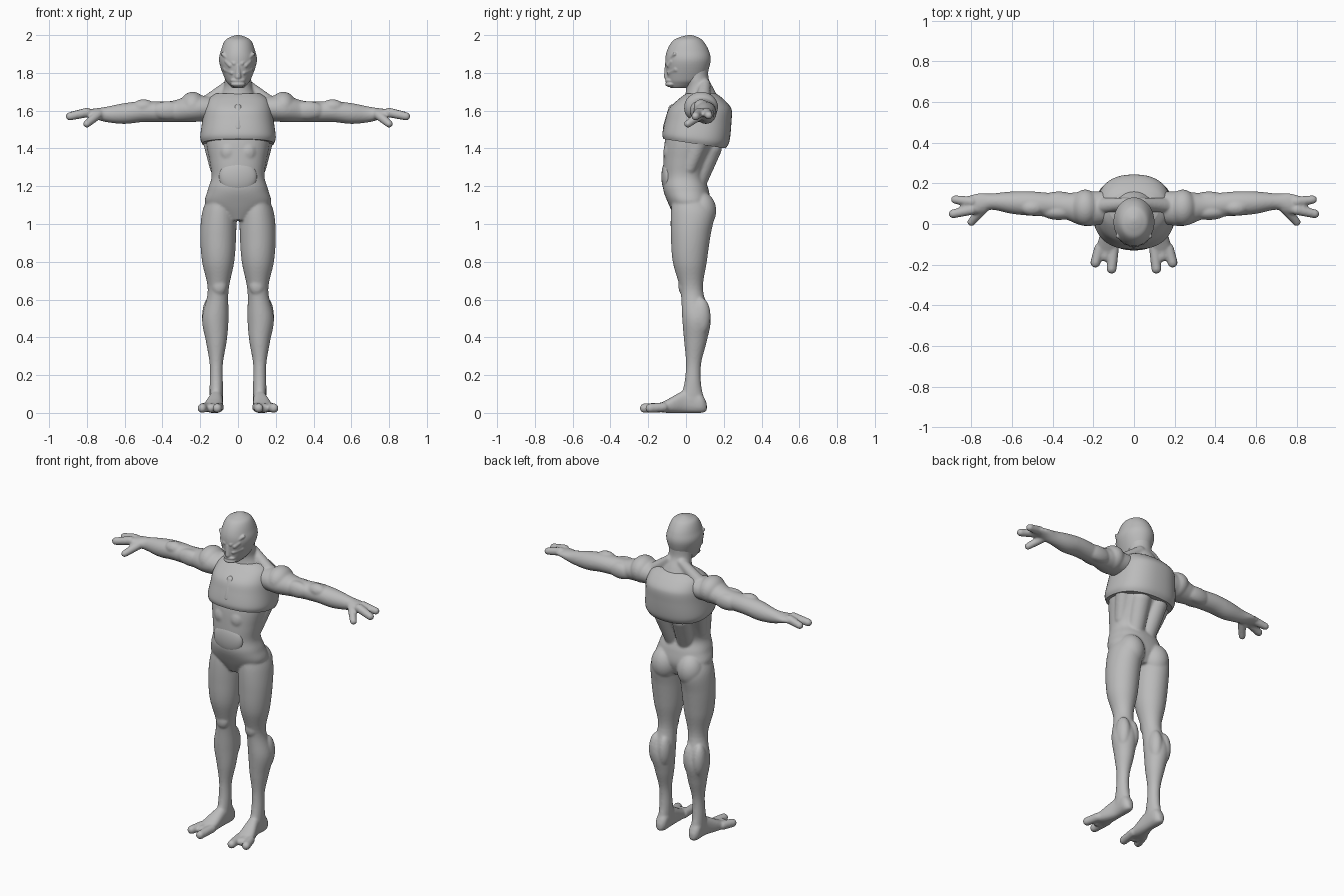
import bpy
import bmesh
import math
from mathutils import Matrix, Vector

if "Cube" in bpy.data.objects:
    bpy.data.objects.remove(bpy.data.objects["Cube"], do_unlink=True)

# One plain clay colour for the whole figure
GREY = (.5, .5, .5, 1)
clay = bpy.data.materials.new("clay_grey")
clay.use_nodes = True
clay.diffuse_color = GREY
clay.node_tree.nodes["Principled BSDF"].inputs["Base Color"].default_value = GREY


def spline(before, start, end, after, t):
    """Smooth interpolation from start to end with tangents from the neighbours."""
    leave, arrive = (end - before) / 2, (after - start) / 2
    ease = t * t * (3 - 2 * t)
    rest = 1 - t
    return start + (end - start) * ease + t * rest * (leave * rest - arrive * t)


def round_off(value, power):
    """Push a sine or cosine outward so that an oval becomes squarer."""
    return math.copysign(abs(value) ** (2 / power), value)


def loft(bm, rows, axis="z", power=2, steps=6, sides=48):
    """Skin oval rings; each row is position, then low/high extents of the other two axes."""
    dense = []
    last = len(rows) - 1
    for i in range(last):
        near = [rows[max(i - 1, 0)], rows[i], rows[i + 1], rows[min(i + 2, last)]]
        for step in range(steps):
            dense.append([spline(*values, step / steps) for values in zip(*near)])
    dense.append(rows[last])
    rings = []
    for position, a_low, a_high, b_low, b_high in dense:
        ring = []
        for side in range(sides):
            angle = math.tau * side / sides
            a_reach = round_off(math.cos(angle), power) * (a_high - a_low)
            b_reach = round_off(math.sin(angle), power) * (b_high - b_low)
            point = [(a_low + a_high + a_reach) / 2, (b_low + b_high + b_reach) / 2]
            point.insert("xyz".index(axis), position)
            ring.append(bm.verts.new(point))
        rings.append(ring)
    for lower, upper in zip(rings, rings[1:]):
        for side in range(sides):
            following = (side + 1) % sides
            bm.faces.new((lower[side], lower[following], upper[following], upper[side]))
    bm.faces.new(rings[0])
    bm.faces.new(rings[-1])


def centred(rows):
    """Rows of height, half width, front, back made symmetric about the middle."""
    return [(height, -half, half, front, back) for height, half, front, back in rows]


def capsule(bm, start, end, start_radius, end_radius):
    """Round-ended tapered limb between two points."""
    start, end = Vector(start), Vector(end)
    turn = (end - start).to_track_quat("Z", "Y")
    made = bmesh.ops.create_uvsphere(bm, u_segments=20, v_segments=13, radius=1)
    for vert in made["verts"]:
        direction = turn @ vert.co
        if vert.co.z > 0:
            vert.co = end + direction * end_radius
        else:
            vert.co = start + direction * start_radius


def blob(bm, centre, radii):
    """Ellipsoid muscle."""
    matrix = Matrix.Translation(centre) @ Matrix.Diagonal((*radii, 1))
    bmesh.ops.create_uvsphere(bm, u_segments=32, v_segments=20, radius=1, matrix=matrix)


def mirror(bm):
    """Copy everything made so far to the other side."""
    copy = bmesh.ops.duplicate(bm, geom=bm.verts[:] + bm.edges[:] + bm.faces[:])
    for item in copy["geom"]:
        if isinstance(item, bmesh.types.BMVert):
            item.co.x *= -1


def finish(bm, name, voxel=None):
    """Turn the mesh into a smooth object, fusing its pieces when a voxel size is given."""
    bmesh.ops.recalc_face_normals(bm, faces=bm.faces[:])
    mesh = bpy.data.meshes.new(name)
    bm.to_mesh(mesh)
    bm.free()
    mesh.materials.append(clay)
    mesh.polygons.foreach_set("use_smooth", [True] * len(mesh.polygons))
    mesh.set_sharp_from_angle(angle=math.radians(40))
    figure_part = bpy.data.objects.new(name, mesh)
    bpy.context.collection.objects.link(figure_part)
    if voxel:
        fuse = figure_part.modifiers.new("fuse", "REMESH")
        fuse.mode = "VOXEL"
        fuse.voxel_size = voxel
        fuse.use_smooth_shade = True
        soften = figure_part.modifiers.new("soften", "SMOOTH")
        soften.factor = .5
        soften.iterations = 4


# Left leg from hip to ankle, with kneecap and buttock
body = bmesh.new()
loft(body, [
    (1.14, .03, .16, -.07, .11), (1.06, .01, .19, -.08, .15), (.94, .01, .2, -.08, .13),
    (.8, .02, .19, -.07, .11), (.65, .05, .16, -.03, .09), (.5, .05, .19, -.02, .13),
    (.38, .06, .17, -.01, .11), (.26, .08, .15, 0, .08), (.15, .08, .15, -.01, .08),
    (.06, .08, .15, -.04, .1)])
blob(body, (.1, -.01, .67), (.04, .03, .05))
blob(body, (.09, .08, 1.07), (.08, .08, .1))
for calf_x in (.09, .15):
    blob(body, (calf_x, .08, .51), (.04, .05, .1))

# Left foot and toes
loft(body, [
    (.11, .1, .13, .01, .05), (.08, .08, .15, 0, .1), (0, .08, .15, 0, .12),
    (-.1, .08, .18, 0, .07), (-.16, .09, .17, .01, .04)], axis="y", power=2.4)
for ball_x, tip_x, tip_y in ((.1, .11, -.22), (.17, .19, -.19), (.14, .14, -.16)):
    capsule(body, (ball_x, -.12, .03), (tip_x, tip_y, .025), .026, .025)

# Left arm with shoulder, upper arm and elbow muscles
loft(body, [
    (.1, .01, .16, 1.55, 1.67), (.24, -.01, .16, 1.54, 1.68), (.36, .03, .15, 1.54, 1.65),
    (.5, .04, .16, 1.54, 1.65), (.6, .05, .16, 1.53, 1.64), (.7, .07, .15, 1.54, 1.62),
    (.77, .05, .15, 1.56, 1.61), (.84, .05, .13, 1.57, 1.6)], axis="x")
blob(body, (.24, .08, 1.62), (.07, .09, .08))
blob(body, (.37, .06, 1.6), (.09, .04, .05))
blob(body, (.37, .12, 1.59), (.09, .04, .05))
blob(body, (.5, .08, 1.62), (.06, .04, .04))

# Left hand: two fingers and a thumb
capsule(body, (.8, .11, 1.59), (.88, .12, 1.575), .026, .021)
capsule(body, (.8, .07, 1.59), (.89, .05, 1.57), .026, .022)
capsule(body, (.74, .08, 1.58), (.8, .01, 1.53), .026, .02)

# Back, flank, collar and stomach muscles
capsule(body, (.04, .05, 1.2), (.06, .13, 1.4), .05, .06)
capsule(body, (.11, .02, 1.3), (.14, .08, 1.45), .04, .05)
capsule(body, (.04, .1, 1.74), (.15, .09, 1.65), .03, .04)
blob(body, (.05, -.08, 1.38), (.05, .04, .06))
mirror(body)

# Trunk and neck
loft(body, centred([
    (1.02, .06, -.05, .1), (1.1, .17, -.09, .13), (1.18, .16, -.12, .12),
    (1.25, .14, -.12, .1), (1.33, .15, -.12, .13), (1.45, .17, -.11, .19),
    (1.6, .16, -.07, .22), (1.67, .12, -.02, .17)]), power=2.3)
loft(body, centred([
    (1.6, .14, -.02, .2), (1.71, .08, 0, .15), (1.77, .07, -.01, .12), (1.84, .07, -.03, .12)]))
finish(body, "body", voxel=.007)

# Head: brows, eyes and cheeks, then skull, nose ridge and lips
head = bmesh.new()
capsule(head, (.02, -.1, 1.85), (.08, -.06, 1.9), .012, .01)
capsule(head, (.04, -.09, 1.84), (.06, -.075, 1.86), .014, .012)
capsule(head, (.03, -.09, 1.8), (.06, -.05, 1.82), .012, .02)
mirror(head)
loft(head, centred([
    (2, .01, .01, .03), (1.99, .04, -.03, .06), (1.97, .07, -.07, .09),
    (1.92, .09, -.1, .12), (1.86, .1, -.11, .13), (1.77, .07, -.1, .1),
    (1.74, .05, -.09, .06), (1.72, .03, -.08, .02)]))
capsule(head, (0, -.1, 1.84), (0, -.1, 1.78), .012, .017)
for lip_height in (1.74, 1.76):
    blob(head, (0, -.08, lip_height), (.04, .03, .016))
finish(head, "head", voxel=.004)

# Vest, with its hem dropping towards the back
vest = bmesh.new()
loft(vest, centred([
    (1.45, .19, -.12, .21), (1.48, .2, -.125, .23), (1.55, .19, -.11, .24),
    (1.61, .18, -.09, .24), (1.66, .16, -.04, .2), (1.69, .12, 0, .16)]), power=2.4)
for vert in vest.verts:
    lowness = min(max((1.6 - vert.co.z) / .15, 0), 1)
    vert.co.z -= .15 * (vert.co.y + .12) * lowness
finish(vest, "vest")

# Raised fastening on the chest and plate on the belly
fastening = bmesh.new()
capsule(fastening, (0, -.1, 1.51), (0, -.07, 1.61), .023, .023)
finish(fastening, "vest_fastening")
plate = bmesh.new()
blob(plate, (0, -.095, 1.25), (.1, .035, .09))
finish(plate, "belly_plate")
